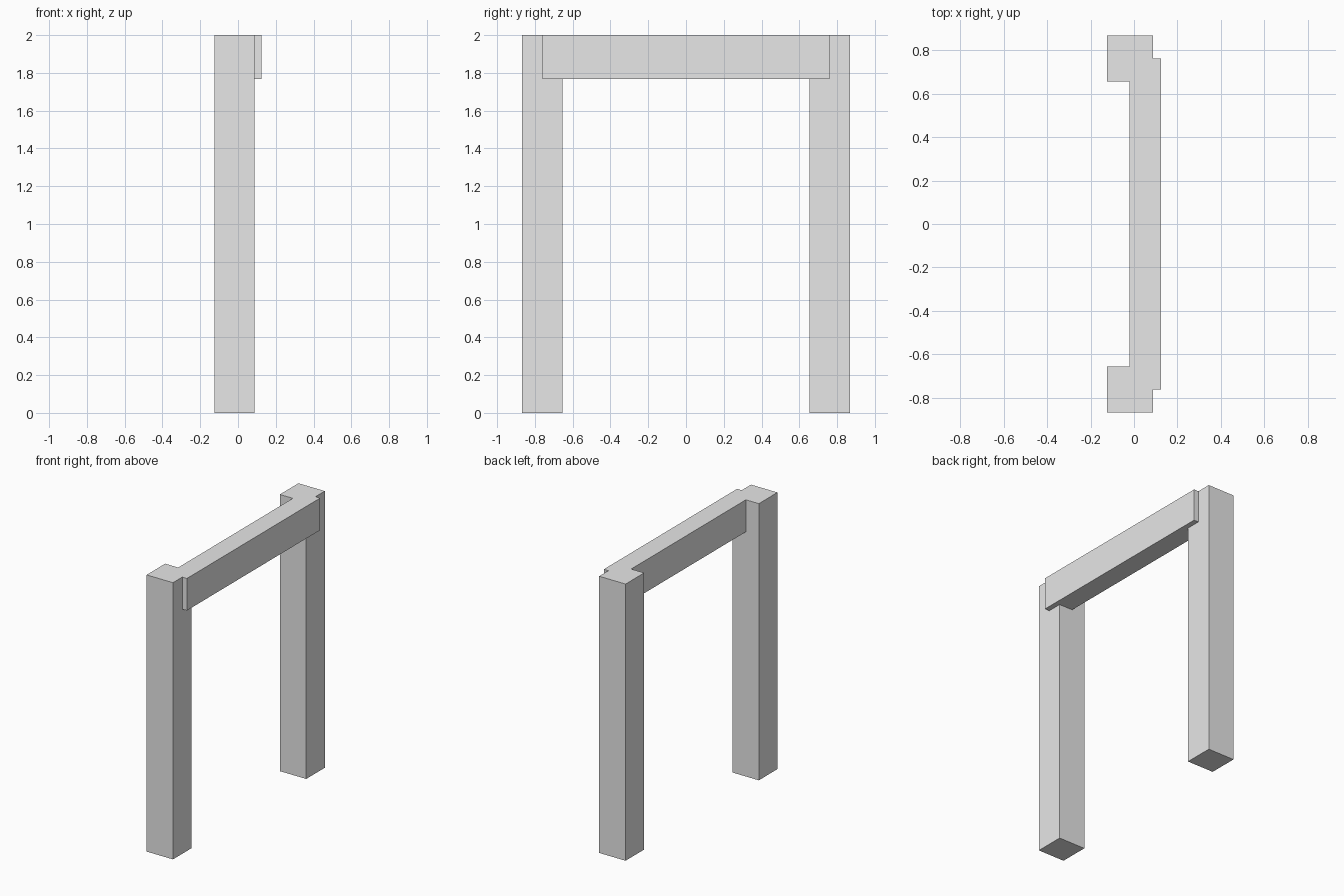
import bpy

cube = bpy.data.objects.get("Cube")
if cube:
    bpy.data.objects.remove(cube, do_unlink=True)

# One plain grey for every part
grey = bpy.data.materials.new("plain_grey")
grey.use_nodes = True
colour = (0.8, 0.8, 0.8, 1)
grey.diffuse_color = colour
grey.node_tree.nodes["Principled BSDF"].inputs["Base Color"].default_value = colour


def box(name, low, high):
    """Add a flat-faced block spanning two opposite corners."""
    centre = [(a + b) / 2 for a, b in zip(low, high)]
    bpy.ops.mesh.primitive_cube_add(size=1, location=centre)
    obj = bpy.context.object
    obj.name = name
    obj.scale = [b - a for a, b in zip(low, high)]
    bpy.ops.object.transform_apply(location=False, rotation=False, scale=True)
    obj.data.materials.append(grey)
    return obj


# Square posts at both ends
HEIGHT = 2.0
INNER, OUTER = 0.655, 0.867
box("front_post", (-0.124, -OUTER, 0), (0.087, -INNER, HEIGHT))
box("back_post", (-0.124, INNER, 0), (0.087, OUTER, HEIGHT))

# Top rail let into the posts and standing proud of them on one side
box("top_rail", (-0.02, -0.761, 1.768), (0.124, 0.761, HEIGHT))
